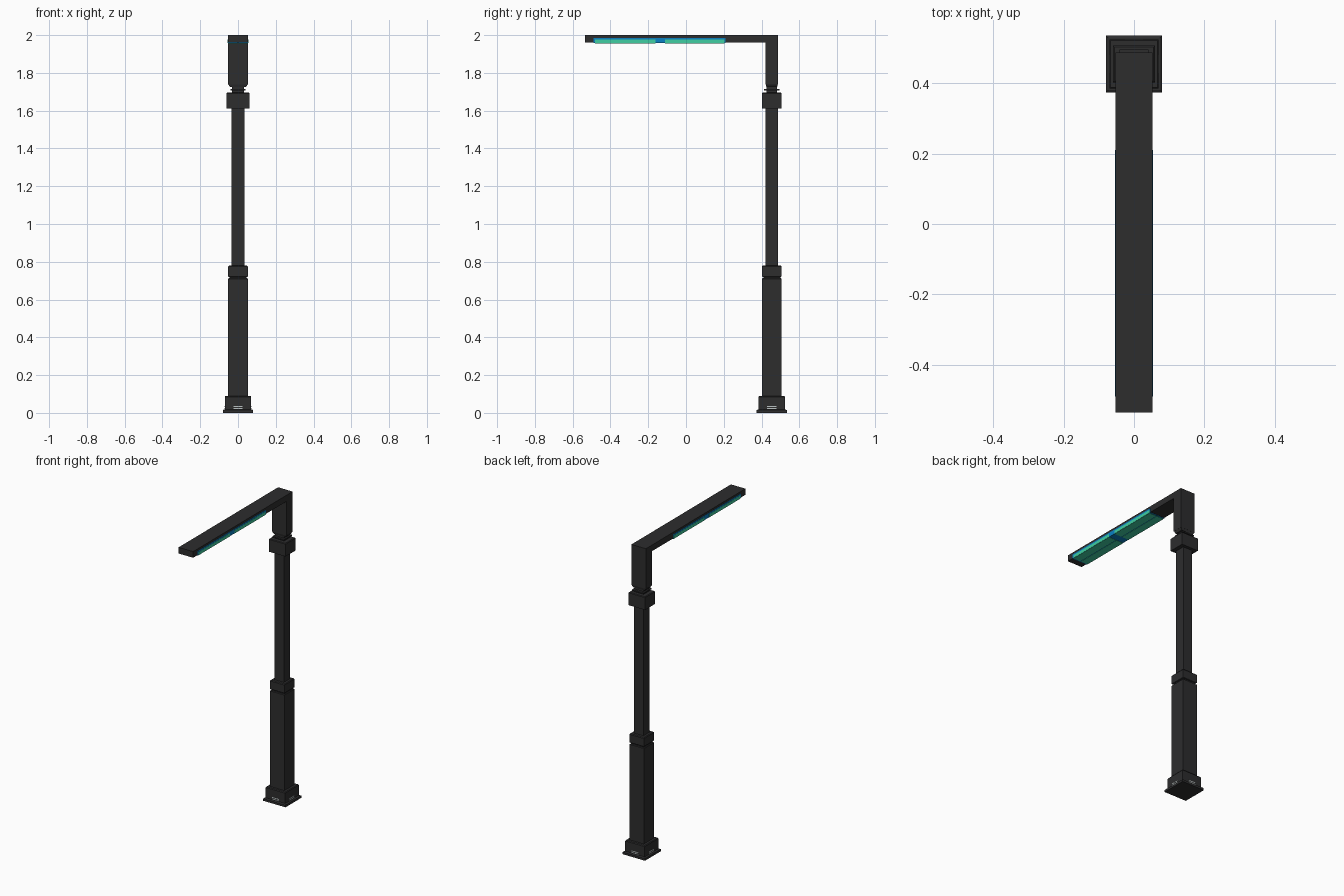
import bpy, bmesh, math

if "Cube" in bpy.data.objects:
    bpy.data.objects.remove(bpy.data.objects["Cube"])

PY = 0.454  # pole centre along y


def material(name, rgb):
    m = bpy.data.materials.new(name)
    m.diffuse_color = (*rgb, 1)
    m.use_nodes = True
    m.node_tree.nodes["Principled BSDF"].inputs["Base Color"].default_value = m.diffuse_color
    return m


DARK = material("dark_metal", (0.026, 0.026, 0.027))
TEAL = material("teal_glow", (0.05, 0.62, 0.36))
BLUE = material("blue_trim", (0.003, 0.22, 0.55))
GREY = material("light_grey", (0.5, 0.55, 0.55))


def finish(name, bm, mat):
    bmesh.ops.recalc_face_normals(bm, faces=bm.faces)
    me = bpy.data.meshes.new(name)
    bm.to_mesh(me)
    bm.free()
    me.materials.append(mat)
    ob = bpy.data.objects.new(name, me)
    bpy.context.collection.objects.link(ob)
    return ob


def stack(name, rings, mat=DARK):
    """Square tower from (z, half x, half y) rings around the pole axis."""
    bm = bmesh.new()
    loops = [[bm.verts.new((sx * hx, PY + sy * hy, z))
              for sx, sy in ((-1, -1), (1, -1), (1, 1), (-1, 1))] for z, hx, hy in rings]
    for a, b in zip(loops, loops[1:]):
        for i in range(4):
            j = (i + 1) % 4
            bm.faces.new((a[i], a[j], b[j], b[i]))
    bm.faces.new(loops[0])
    bm.faces.new(loops[-1])
    return finish(name, bm, mat)


def box(name, lo, hi, mat):
    bm = bmesh.new()
    bmesh.ops.create_cube(bm, size=1)
    for v in bm.verts:
        v.co = [l + (c + 0.5) * (h - l) for c, l, h in zip(v.co, lo, hi)]
    return finish(name, bm, mat)


# Base: wide foot plate and plinth
stack("foot_plate", [(0, .08, .081), (.014, .08, .081), (.018, .074, .074)])
stack("plinth", [(.016, .07, .07), (.085, .07, .07), (.09, .066, .066)])

# Pole sections
stack("lower_post", [(.088, .052, .052), (.71, .052, .052), (.713, .048, .048)])
stack("lower_groove", [(.71, .045, .045), (.725, .045, .045)])
stack("lower_collar", [(.72, .049, .049), (.723, .052, .052),
                       (.775, .052, .052), (.78, .048, .048)])
stack("upper_post", [(.775, .034, .032), (1.62, .034, .032)])
stack("upper_collar", [(1.612, .06, .052), (1.692, .06, .052), (1.696, .056, .048)])

# Stepped neck under the arm upright
stack("neck_core", [(1.69, .032, .027), (1.745, .032, .027)])
stack("neck_ring", [(1.706, .041, .041), (1.714, .041, .041)])
stack("neck_taper", [(1.724, .042, .028), (1.74, .052, .032)])

# One-piece upright and arm: L profile extruded across x
prof = [(PY - .033, 1.738), (PY + .032, 1.738), (PY + .032, 2.0),
        (-.535, 2.0), (-.535, 1.96), (PY - .033, 1.96)]
bm = bmesh.new()
face = bm.faces.new([bm.verts.new((-.052, y, z)) for y, z in prof])
ext = bmesh.ops.extrude_face_region(bm, geom=[face])
bmesh.ops.translate(bm, vec=(.104, 0, 0),
                    verts=[g for g in ext["geom"] if isinstance(g, bmesh.types.BMVert)])
finish("upright_and_arm", bm, DARK)

# Light strip: blue frame with teal panels on the sides and underside
box("light_frame", (-.0535, -.49, 1.9575), (.0535, .21, 1.986), BLUE)
for n, (y0, y1) in enumerate(((-.483, -.162), (-.112, .203))):
    for side in (-1, 1):
        xs = sorted((side * .0530, side * .0545))
        box(f"side_light_{n}_{side}", (xs[0], y0, 1.9572), (xs[1], y1, 1.977), TEAL)
        xs = sorted((side * .003, side * .0535))
        box(f"under_light_{n}_{side}", (xs[0], y0, 1.956), (xs[1], y1, 1.959), TEAL)

# Small vent slits on every side of the plinth
for k in range(4):
    for z in (.023, .033):
        c, s = round(math.cos(k * math.pi / 2)), round(math.sin(k * math.pi / 2))
        hx, hy = (.001, .025) if c else (.025, .001)
        cx, cy = c * .07, PY + s * .07
        box(f"vent_slit_{k}_{z}", (cx - hx, cy - hy, z - .0025),
            (cx + hx, cy + hy, z + .0025), GREY)
